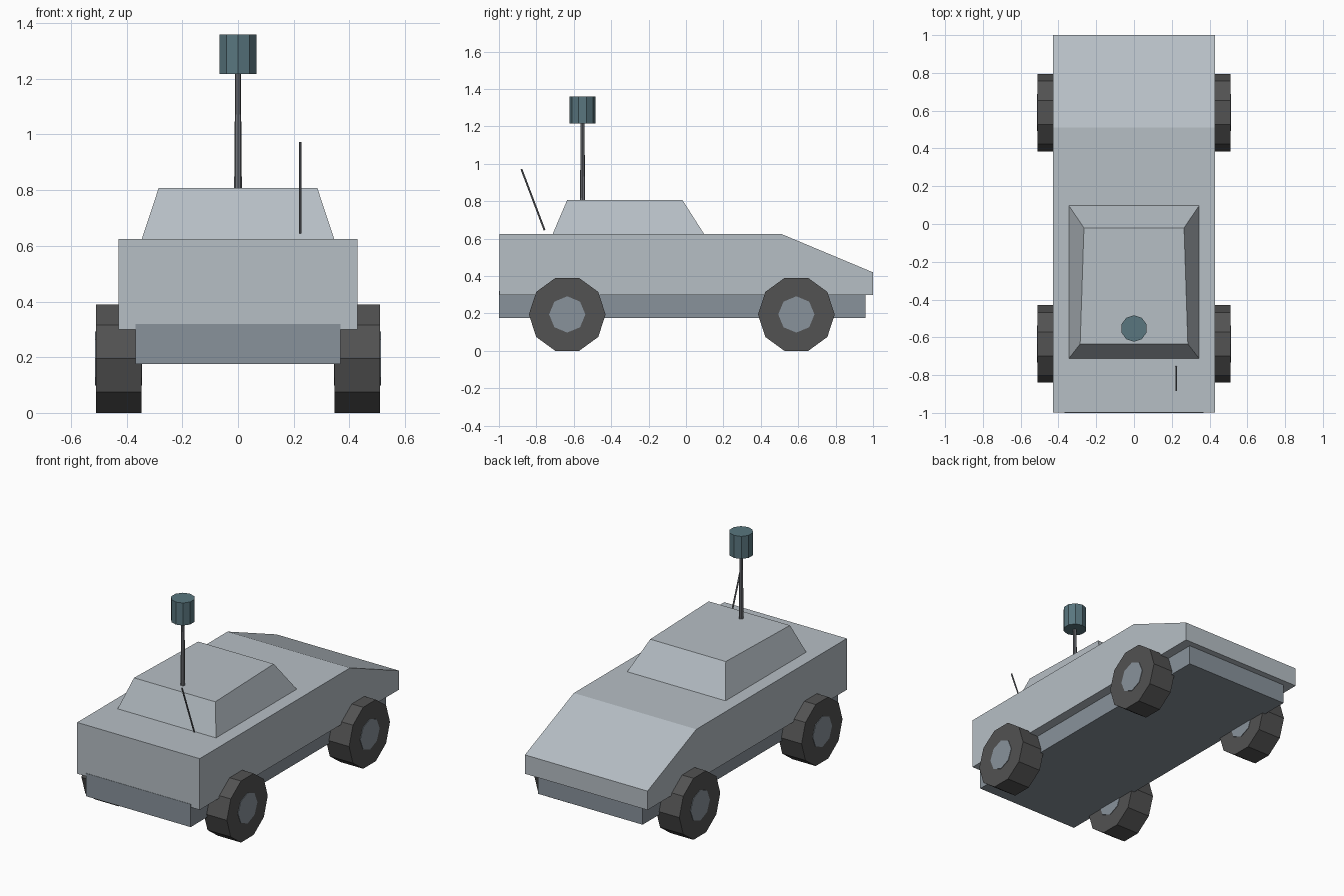
import bpy, bmesh
from math import sin, cos, tau
from mathutils import Vector

cube = bpy.data.objects.get("Cube")
if cube:
    bpy.data.objects.remove(cube, do_unlink=True)


def material(name, rgb):
    mat = bpy.data.materials.new(name)
    mat.use_nodes = True
    mat.diffuse_color = (*rgb, 1)
    shader = next(n for n in mat.node_tree.nodes if n.type == 'BSDF_PRINCIPLED')
    shader.inputs["Base Color"].default_value = (*rgb, 1)
    return mat


PAINT = material("pale grey paint", (0.47, 0.52, 0.56))
FRAME = material("mid grey metal", (0.25, 0.29, 0.33))
RUBBER = material("dark rubber", (0.085, 0.085, 0.085))
TEAL = material("dark teal", (0.10, 0.18, 0.21))
STEEL = material("mast grey", (0.17, 0.18, 0.20))


def loft(name, ring_a, ring_b, mat):
    """Closed flat-shaded solid between two matching rings of points."""
    bm = bmesh.new()
    a = [bm.verts.new(p) for p in ring_a]
    b = [bm.verts.new(p) for p in ring_b]
    bm.faces.new(a)
    bm.faces.new(b)
    for i in range(len(a)):
        j = (i + 1) % len(a)
        bm.faces.new((a[i], a[j], b[j], b[i]))
    bmesh.ops.recalc_face_normals(bm, faces=bm.faces)
    mesh = bpy.data.meshes.new(name)
    bm.to_mesh(mesh)
    bm.free()
    mesh.materials.append(mat)
    obj = bpy.data.objects.new(name, mesh)
    bpy.context.collection.objects.link(obj)
    return obj


def side_extrude(name, profile, half_width, mat):
    """Extrude a (y, z) profile across the width."""
    return loft(name, [(-half_width, y, z) for y, z in profile],
                [(half_width, y, z) for y, z in profile], mat)


def rod(name, start, end, r0, r1, sides, mat, u=(0, 1, 0)):
    """Tapered prism between two points, first corner along u."""
    start, end, u = Vector(start), Vector(end), Vector(u)
    v = (end - start).normalized().cross(u).normalized()
    u = v.cross((end - start).normalized())

    def ring(c, r):
        return [c + r * (u * cos(tau * i / sides) + v * sin(tau * i / sides))
                for i in range(sides)]
    return loft(name, ring(start, r0), ring(end, r1), mat)


def trapezoid(back_y, front_y, back_x, front_x, z):
    return [(-back_x, back_y, z), (back_x, back_y, z),
            (front_x, front_y, z), (-front_x, front_y, z)]


# Hull with sloping nose, and the narrower chassis below it
side_extrude("hull", [(-0.998, 0.30), (-0.998, 0.625), (0.51, 0.625),
                      (1.0, 0.42), (1.0, 0.30)], 0.43, PAINT)
side_extrude("chassis", [(-1.0, 0.175), (-1.0, 0.32),
                         (0.96, 0.32), (0.96, 0.175)], 0.368, FRAME)

# Cabin, tapering towards the roof
loft("cabin", trapezoid(-0.715, 0.10, 0.347, 0.347, 0.62),
     trapezoid(-0.635, -0.02, 0.285, 0.265, 0.808), PAINT)

# Ten-sided wheels with eight-sided hubs showing on both faces
for end, y in (("rear", -0.635), ("nose", 0.59)):
    for side, s in (("left", 1), ("right", -1)):
        rod(f"{end}_{side}_tyre", (s * 0.347, y, 0.195), (s * 0.51, y, 0.195),
            0.205, 0.205, 10, RUBBER)
        rod(f"{end}_{side}_hub", (s * 0.344, y, 0.195), (s * 0.513, y, 0.195),
            0.097, 0.097, 8, FRAME)

# Mast with sensor drum on the roof
rod("mast", (0, -0.553, 0.79), (0, -0.553, 1.23), 0.014, 0.010, 8, STEEL)
rod("sensor_drum", (0, -0.553, 1.217), (0, -0.553, 1.36), 0.07, 0.07, 10, TEAL)

# Raked whip antenna
rod("antenna", (0.223, -0.756, 0.645), (0.223, -0.88, 0.972), 0.005, 0.005, 6, STEEL)
